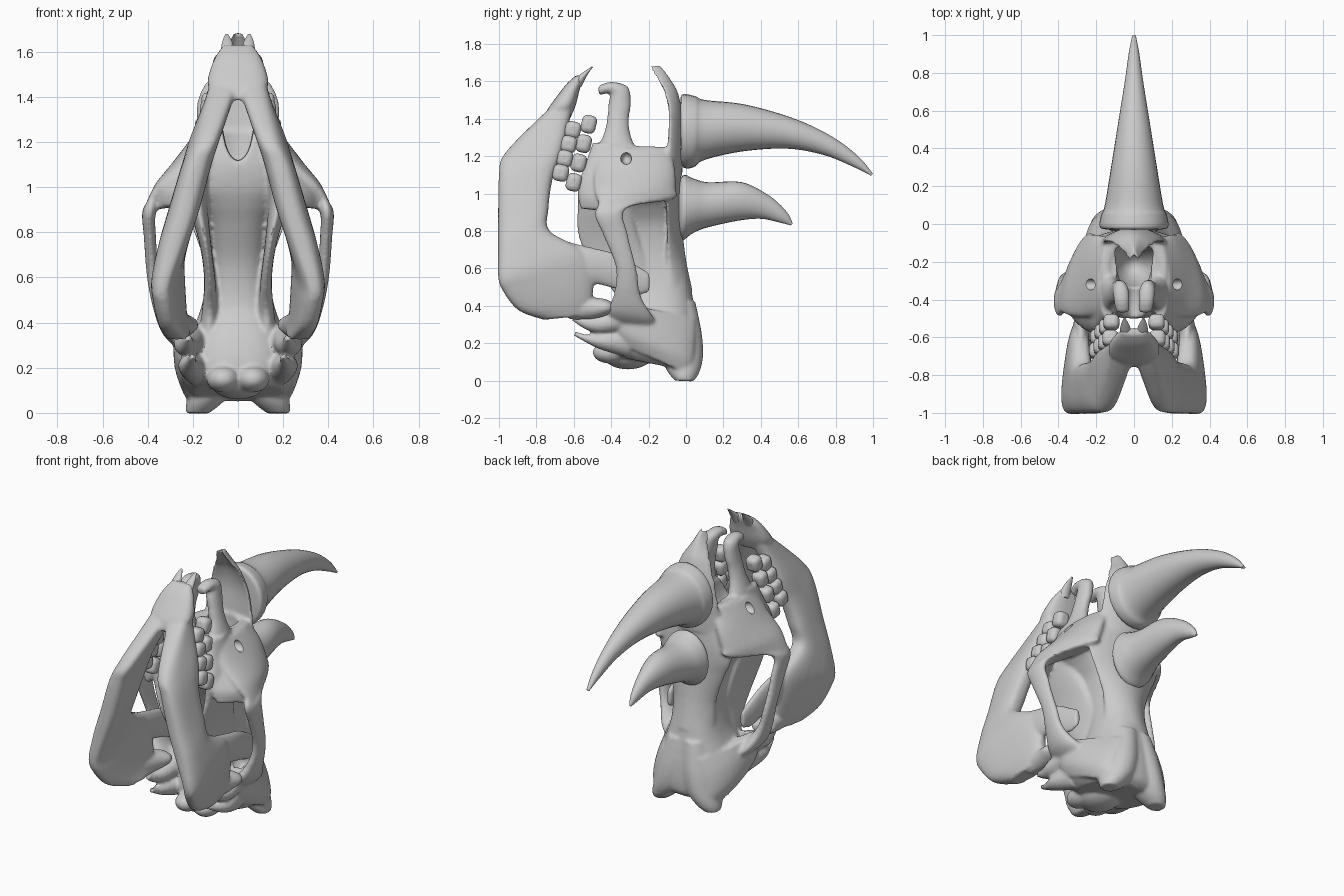
import bpy, bmesh, math
from mathutils import Vector as V

bone = bpy.data.materials.new("bone_grey")
bone.diffuse_color = (0.6, 0.6, 0.6, 1)


def select(obs):
    bpy.ops.object.select_all(action='DESELECT')
    for ob in obs:
        ob.select_set(True)
    bpy.context.view_layer.objects.active = obs[0]


def finish(ob, angle=50):
    ob.data.materials.clear()
    ob.data.materials.append(bone)
    select([ob])
    bpy.ops.object.shade_smooth_by_angle(angle=math.radians(angle))


def spline(rows, sub):
    # Catmull-Rom through the rows
    out = []
    for i in range(len(rows) - 1):
        a, b, c, d = (rows[max(0, min(len(rows) - 1, i + k))] for k in (-1, 0, 1, 2))
        for s in range(sub):
            t = s / sub
            out.append([0.5 * (2 * q + (r - p) * t + (2 * p - 5 * q + 4 * r - e) * t * t
                               + (3 * q - p - 3 * r + e) * t ** 3) for p, q, r, e in zip(a, b, c, d)])
    return out + [list(rows[-1])]


def loft(name, rows, mirror=False, power=2.0, bow=0.0, n=28, sub=5):
    # each row: front point (x, y, z), back point (x, y, z), half thickness
    made = []
    for side in ((1, -1) if mirror else (1,)):
        bm = bmesh.new()
        rings = []
        for r in spline(rows, sub):
            f, b, t = V(r[0:3]), V(r[3:6]), max(r[6], 0.003)
            c, d = (f + b) / 2, (f - b) / 2
            u = d.normalized()
            w = (V((1, 0, 0)) - u * u.x).normalized() * t
            ring = []
            for k in range(n):
                a = 2 * math.pi * k / n
                ca, sa = math.cos(a), math.sin(a)
                e = 2 / power
                p = c + d * math.copysign(abs(ca) ** e, ca) + w * math.copysign(abs(sa) ** e, sa)
                p.y -= bow * sa * sa
                ring.append(bm.verts.new((p.x * side, p.y, p.z)))
            rings.append(ring)
        for p, q in zip(rings, rings[1:]):
            for k in range(n):
                bm.faces.new((p[k], p[(k + 1) % n], q[(k + 1) % n], q[k]))
        bm.faces.new(rings[0])
        bm.faces.new(rings[-1])
        bmesh.ops.recalc_face_normals(bm, faces=bm.faces)
        me = bpy.data.meshes.new(name)
        bm.to_mesh(me)
        bm.free()
        ob = bpy.data.objects.new(name + ("_left" if side < 0 else "_right" if mirror else ""), me)
        bpy.context.collection.objects.link(ob)
        finish(ob)
        made.append(ob)
    return made


def mid(yf, zf, yb, zb, t):
    return (0, yf, zf, 0, yb, zb, t)


def off(x, yf, zf, yb, zb, t):
    return (x, yf, zf, x, yb, zb, t)


def ball(name, loc, size):
    bpy.ops.mesh.primitive_uv_sphere_add(segments=24, ring_count=14, location=loc)
    ob = bpy.context.object
    ob.name, ob.scale = name, size
    finish(ob)
    return ob


def cut(ob, cutter):
    m = ob.modifiers.new("cut", 'BOOLEAN')
    m.operation, m.object, m.solver = 'DIFFERENCE', cutter, 'EXACT'
    select([ob])
    bpy.ops.object.modifier_apply(modifier=m.name)
    bpy.data.objects.remove(cutter)


def fuse(name, obs, voxel=0.01, smooth=6):
    # melt the overlapping pieces into one smooth bone
    select(obs)
    bpy.ops.object.join()
    ob = bpy.context.object
    ob.name = name
    bpy.ops.object.transform_apply()
    ob.modifiers.clear()
    r = ob.modifiers.new("melt", 'REMESH')
    r.mode, r.voxel_size = 'VOXEL', voxel
    s = ob.modifiers.new("soften", 'SMOOTH')
    s.factor, s.iterations = 0.5, smooth
    for m in ("melt", "soften"):
        bpy.ops.object.modifier_apply(modifier=m)
    finish(ob)
    return ob


# Horns
loft("front_horn", [mid(-.03, 1.2, -.03, 1.48, .13), mid(-.015, 1.14, -.02, 1.53, .18),
                    mid(.04, 1.14, .05, 1.52, .175), mid(.1, 1.18, .1, 1.5, .155),
                    mid(.3, 1.225, .32, 1.475, .12), mid(.54, 1.24, .58, 1.4, .08),
                    mid(.74, 1.205, .78, 1.305, .048), mid(.9, 1.14, .92, 1.2, .027),
                    mid(.99, 1.095, 1.0, 1.105, .01)])
loft("rear_horn", [mid(-.04, .8, -.04, 1.06, .11), mid(-.02, .75, -.01, 1.1, .15),
                   mid(.04, .79, .04, 1.08, .14), mid(.12, .82, .12, 1.06, .115),
                   mid(.28, .855, .3, 1.06, .085), mid(.4, .865, .45, .985, .05),
                   mid(.5, .845, .54, .9, .025), mid(.56, .83, .57, .84, .006)])

# Braincase and face, one body from the back of the head to the nose opening
skull = loft("cranium", [mid(-.38, .13, .02, .05, .2), mid(-.43, .2, .07, .1, .25),
                         mid(-.4, .33, .07, .25, .235), mid(-.33, .47, .035, .45, .165),
                         mid(-.34, .65, -.005, .65, .135), mid(-.41, .82, -.025, .82, .15),
                         mid(-.46, .92, -.03, .92, .2), mid(-.49, 1.0, -.03, 1.0, .26),
                         mid(-.5, 1.1, -.03, 1.1, .25), mid(-.48, 1.2, -.02, 1.2, .205),
                         mid(-.45, 1.26, -.02, 1.245, .17)], power=2.4, n=40)
cut(skull[0], ball("nose_cutter", (0, -.22, 1.29), (.135, .13, .36)))
cut(skull[0], ball("palate_notch_cutter", (0, -.42, 1.3), (.07, .25, .19)))

# Nasal roof, forehead plate and crest lobes
skull += loft("nasal_roof", [mid(-.1, 1.1, -.02, 1.1, .19), mid(-.08, 1.28, -.015, 1.28, .165),
                             mid(-.07, 1.42, -.02, 1.42, .14), mid(-.09, 1.53, -.04, 1.53, .1),
                             mid(-.125, 1.6, -.075, 1.6, .06), mid(-.17, 1.685, -.135, 1.685, .02)], bow=.045)
skull += loft("forehead_plate", [mid(-.1, 1.15, -.03, 1.15, .2), mid(-.09, 1.02, -.025, 1.02, .25),
                                 mid(-.085, .93, -.025, .93, .255), mid(-.08, .82, -.02, .82, .205),
                                 mid(-.09, .65, -.0, .65, .15), mid(-.1, .48, .035, .48, .15)], bow=.05)
skull += loft("crest_lobe", [off(.05, -.12, .42, .05, .42, .08), off(.08, -.14, .25, .085, .25, .1),
                             off(.11, -.13, .13, .09, .12, .1), off(.15, -.1, .05, .07, .04, .08),
                             off(.18, -.06, .0, .04, -.005, .05)], mirror=True)
skull += loft("crest_wing", [(.22, -.36, .2, .19, .02, .03, .045), (.245, -.37, .27, .19, .04, .11, .06),
                             (.26, -.35, .35, .16, .05, .22, .055), (.27, -.32, .41, .12, .05, .33, .03)],
              mirror=True)

# Upper jaw tips that curl toward the mouth
skull += loft("premaxilla", [off(.14, -.5, 1.1, -.2, 1.11, .07), off(.135, -.485, 1.2, -.23, 1.2, .06),
                             off(.125, -.455, 1.28, -.275, 1.26, .05),
                             off(.11, -.43, 1.35, -.3, 1.33, .042), off(.095, -.42, 1.42, -.305, 1.4, .038),
                             off(.08, -.415, 1.48, -.295, 1.48, .04),
                             off(.07, -.405, 1.53, -.31, 1.57, .042), off(.065, -.42, 1.535, -.4, 1.597, .042),
                             off(.06, -.465, 1.525, -.47, 1.575, .035)], mirror=True)

# Cheeks with the eye socket roof, running into the arches
skull += loft("cheek_arch", [(.15, -.47, 1.24, .13, -.09, 1.24, .05), (.225, -.49, 1.12, .18, -.06, 1.14, .07),
                             (.325, -.49, 1.02, .215, -.055, 1.03, .075),
                             (.385, -.47, .945, .245, -.07, .97, .05),
                             (.395, -.49, .885, .385, -.32, .92, .032), off(.39, -.44, .77, -.31, .78, .027),
                             off(.375, -.375, .6, -.265, .6, .028), off(.34, -.385, .47, -.24, .45, .035),
                             off(.27, -.42, .36, -.17, .33, .06), off(.18, -.4, .28, -.15, .25, .06)], mirror=True)
skull += loft("tooth_ridge", [off(.14, -.5, 1.27, -.3, 1.27, .04), off(.16, -.535, 1.17, -.3, 1.17, .05),
                              off(.19, -.575, 1.05, -.3, 1.05, .06), off(.18, -.58, .93, -.3, .93, .045),
                              off(.145, -.575, .76, -.25, .74, .026), off(.125, -.49, .6, -.2, .58, .025),
                              off(.125, -.38, .46, -.2, .44, .035), off(.13, -.36, .36, -.2, .36, .04)],
              mirror=True)
skull += loft("cheek_root", [(.17, -.56, 1.08, .27, -.3, 1.12, .04), (.2, -.57, .99, .36, -.36, 1.0, .05),
                             (.24, -.565, .92, .38, -.38, .9, .025)], mirror=True)

# Bony hooks and joint knobs at the base of the head
skull += loft("upper_hook", [off(.21, -.3, .27, -.3, .4, .07), off(.225, -.44, .25, -.44, .36, .06),
                             off(.225, -.53, .27, -.53, .34, .035), off(.22, -.61, .32, -.6, .35, .015)], mirror=True)
skull += loft("lower_hook", [off(.18, -.3, .12, -.3, .28, .07), off(.21, -.44, .16, -.42, .26, .055),
                             off(.21, -.52, .195, -.52, .245, .03), off(.2, -.6, .24, -.595, .265, .015)], mirror=True)
for s in (1, -1):
    skull.append(ball("neck_joint", (s * .065, -.4, .15), (.075, .1, .06)))
skull.append(ball("skull_base", (0, -.31, .13), (.12, .13, .07)))
skull = fuse("skull", skull)

# Small nerve openings beside the nose
for s in (1, -1):
    cut(skull, ball("nerve_cutter", (s * .24, -.32, 1.19), (.06, .03, .035)))
finish(skull)

# Lower jaw
jaw = loft("jaw_branch", [off(.05, -.69, 1.49, -.59, 1.53, .06), off(.085, -.82, 1.37, -.62, 1.4, .062),
                          (.135, -.975, 1.205, .16, -.665, 1.22, .063), (.18, -1, 1.1, .195, -.715, 1.07, .066),
                          (.24, -1.005, .88, .24, -.735, .92, .068), (.295, -1.005, .72, .27, -.73, .8, .066),
                          (.34, -1.005, .56, .28, -.56, .7, .062), (.335, -.98, .48, .275, -.5, .58, .06),
                          (.31, -.895, .375, .265, -.5, .44, .055), (.275, -.76, .325, .25, -.52, .35, .05)],
           mirror=True, power=2.8)
jaw += loft("jaw_tip", [mid(-.76, 1.385, -.62, 1.4, .1), mid(-.74, 1.45, -.59, 1.47, .135),
                        mid(-.675, 1.54, -.57, 1.55, .115), mid(-.635, 1.59, -.555, 1.6, .09),
                        mid(-.59, 1.63, -.55, 1.63, .065)], power=2.6)
jaw += loft("jaw_prong", [off(.28, -.62, .48, -.62, .74, .045), off(.28, -.5, .515, -.5, .71, .038),
                          off(.275, -.38, .49, -.38, .68, .03), off(.265, -.27, .455, -.27, .62, .026),
                          off(.26, -.195, .475, -.195, .575, .015)], mirror=True)
jaw += loft("jaw_joint", [off(.265, -.62, .325, -.62, .46, .045), off(.255, -.5, .33, -.5, .445, .06),
                          off(.25, -.43, .345, -.43, .435, .075), off(.25, -.385, .365, -.39, .415, .055)],
            mirror=True)
fuse("lower_jaw", jaw, smooth=4)

# Front teeth
loft("front_tooth", [off(.04, -.63, 1.57, -.56, 1.57, .035), off(.045, -.585, 1.62, -.54, 1.61, .03),
                     off(.048, -.54, 1.655, -.52, 1.645, .02), off(.05, -.502, 1.68, -.498, 1.675, .006)],
     mirror=True)


# Cheek teeth as rounded blocks in two rows
def tooth_row(name, start, end, count, size):
    for s in (1, -1):
        for i in range(count):
            p = V(start).lerp(V(end), i / (count - 1))
            bpy.ops.mesh.primitive_cube_add(size=1, location=(s * p.x, p.y, p.z), rotation=(-.22, 0, 0))
            ob = bpy.context.object
            ob.name, ob.scale = name, size
            bpy.ops.object.transform_apply(location=False, rotation=False, scale=True)
            b = ob.modifiers.new("round", 'BEVEL')
            b.width, b.segments = .028, 3
            finish(ob)


tooth_row("upper_tooth", (.12, -.52, 1.37), (.19, -.6, 1.06), 4, (.085, .08, .097))
tooth_row("lower_tooth", (.125, -.605, 1.34), (.195, -.67, 1.11), 4, (.085, .085, .09))
